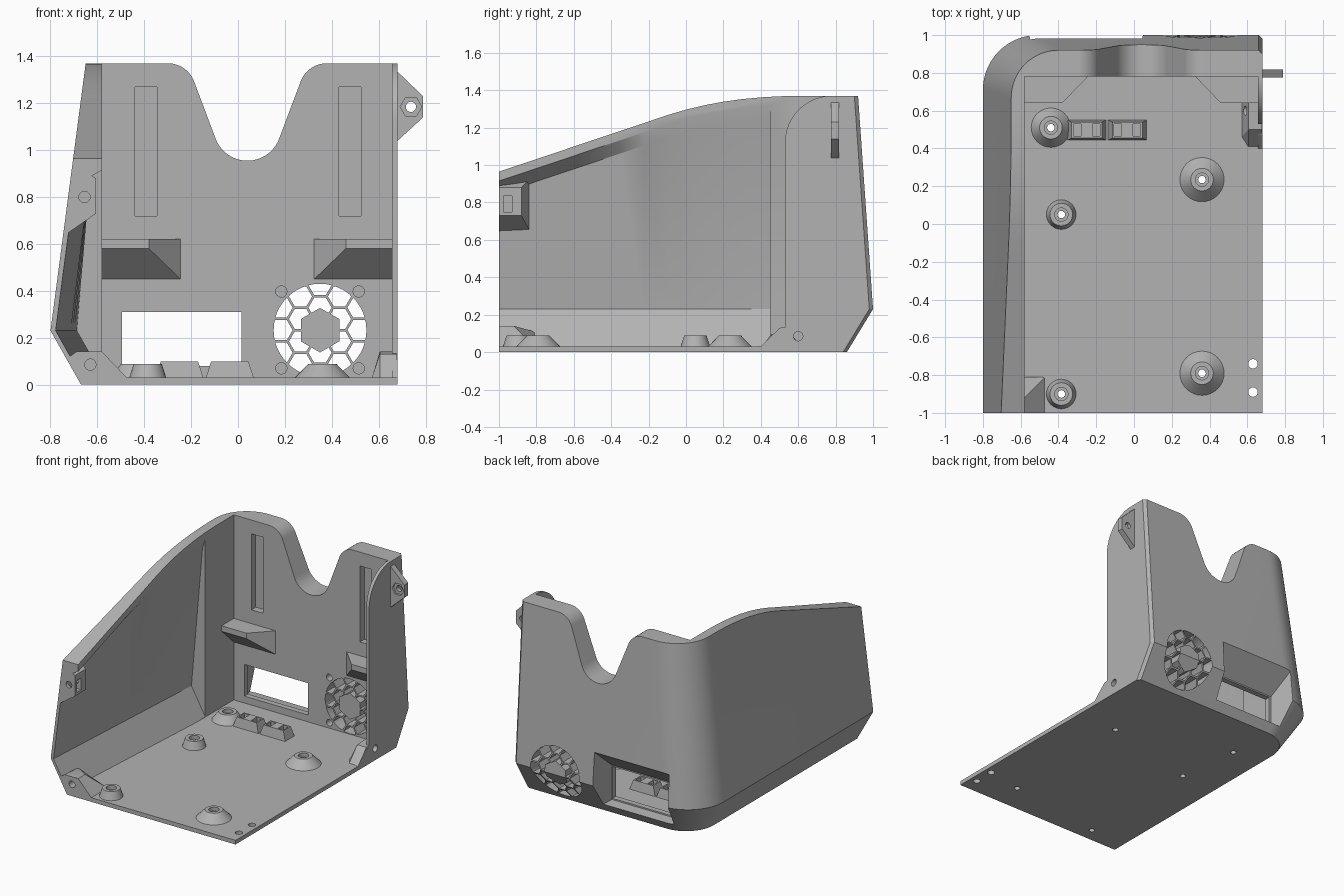
import bpy, bmesh, math
from mathutils import Vector

if "Cube" in bpy.data.objects:
    bpy.data.objects.remove(bpy.data.objects["Cube"], do_unlink=True)

grey = bpy.data.materials.new("plain grey")
grey.use_nodes = True
COLOUR = (0.45, 0.45, 0.45, 1)
grey.diffuse_color = COLOUR
grey.node_tree.nodes["Principled BSDF"].inputs["Base Color"].default_value = COLOUR


def finish(bm, name):
    bmesh.ops.recalc_face_normals(bm, faces=bm.faces)
    mesh = bpy.data.meshes.new(name)
    bm.to_mesh(mesh)
    bm.free()
    mesh.materials.append(grey)
    ob = bpy.data.objects.new(name, mesh)
    bpy.context.collection.objects.link(ob)
    return ob


def loft(name, rings, closed=False):
    """Skin a row of equal cross-sections, capped unless closed."""
    bm = bmesh.new()
    loops = [[bm.verts.new(p) for p in ring] for ring in rings]
    n = len(loops[0])
    pairs = list(zip(loops, loops[1:])) + ([(loops[-1], loops[0])] if closed else [])
    for a, b in pairs:
        for i in range(n):
            j = (i + 1) % n
            bm.faces.new((a[i], a[j], b[j], b[i]))
    if not closed:
        bm.faces.new(loops[0])
        bm.faces.new(loops[-1])
    return finish(bm, name)


def prism(name, pts, axis, lo, hi):
    """Extrude a flat outline along x, y or z."""
    put = {"x": lambda u, v, w: (w, u, v), "y": lambda u, v, w: (u, w, v),
           "z": lambda u, v, w: (u, v, w)}[axis]
    return loft(name, [[put(u, v, w) for u, v in pts] for w in (lo, hi)])


def hull(name, pts):
    bm = bmesh.new()
    for p in pts:
        bm.verts.new(p)
    bmesh.ops.convex_hull(bm, input=bm.verts)
    bmesh.ops.dissolve_limit(bm, angle_limit=0.01, verts=bm.verts, edges=bm.edges)
    return finish(bm, name)


def box(name, x0, x1, y0, y1, z0, z1):
    return prism(name, [(x0, y0), (x1, y0), (x1, y1), (x0, y1)], "z", z0, z1)


def arc(cx, cy, r, a0, a1, n=12):
    return [(cx + r * math.cos(math.radians(a0 + (a1 - a0) * i / n)),
             cy + r * math.sin(math.radians(a0 + (a1 - a0) * i / n))) for i in range(n + 1)]


def disc(cx, cy, r, n=32):
    return arc(cx, cy, r, 0, 360, n)[:-1]


def boolean(target, tool, mode="DIFFERENCE"):
    mod = target.modifiers.new("cut", "BOOLEAN")
    mod.operation, mod.solver, mod.object = mode, "EXACT", tool
    bpy.context.view_layer.objects.active = target
    bpy.ops.object.modifier_apply(modifier=mod.name)
    bpy.data.objects.remove(tool, do_unlink=True)


def outer_x(z):
    return -0.67 - 0.13 * z / 0.23 if z < 0.23 else -0.8 + 0.15 * (z - 0.23) / 1.14


def rim_z(y):
    if y < -0.1:
        return 0.965 + 0.325 * (y + 1) / 0.97
    t = min((y + 0.1) / 0.8, 1)
    return 1.267 + 0.104 * (1 - (1 - t) ** 2.5)


# Solid outer body with a rounded rear corner
def footprint(z, back, r):
    x = outer_x(z)
    pts = [(0.68, -1), (0.68, back - 0.02), (0.66, back)]
    pts += arc(x + r, back - r, r, 90, 180, 16) + [(x, -1)]
    return [(u, v, z) for u, v in pts]


shell = loft("shell", [footprint(0, 0.86, 0.22), footprint(0.23, 1, 0.29),
                       footprint(1.37, 0.92, 0.25)])

# Main interior, side opening and sloping rim
boolean(shell, box("cutter", -0.58, 0.657, -1.2, 0.78, 0.03, 1.6))
boolean(shell, prism("cutter", [(-1.2, 0.03), (0.4, 0.03), (0.47, 0.1), (0.53, 0.12)]
                     + arc(0.78, 1.12, 0.251, 180, 90) + [(0.78, 1.6), (-1.2, 1.6)],
                     "x", 0.6, 0.9))
ys = [-1.2 + 0.1 * i for i in range(20)]
boolean(shell, prism("cutter", [(y, rim_z(y)) for y in ys] + [(ys[-1], 1.7), (ys[0], 1.7)],
                     "x", -1, -0.5))


# Hollow behind the overhanging rim of the tall side wall
def hollow(y):
    t = 0.022 + 0.09 * (y + 1) / 1.45
    top = rim_z(y)
    lip, low = top - 0.05, top - 0.12
    ring = [(-0.5, 0.03), (outer_x(0.03) + t, 0.03), (outer_x(0.23) + t, 0.23),
            (min(outer_x(low) + t, -0.6), low), (-0.58, lip), (-0.5, lip)]
    return [(x, y, z) for x, z in ring]


boolean(shell, loft("cutter", [hollow(y) for y in
                               [-1.05] + [-0.9 + 0.135 * i for i in range(11)]]))

# Rounded notch in the rear wall
half = arc(0.295, 1.25, 0.121, 90, 155, 8)
half = [(0.34 + (x - 0.295), z) for x, z in half] + arc(0, 1.1, 0.145, -25, -90, 8)
notch = [(0.04 + x, z) for x, z in half] + [(0.04 - x, z) for x, z in reversed(half[:-1])]
boolean(shell, prism("cutter", notch + [(-0.3, 1.6), (0.38, 1.6)], "y", 0.6, 1.2))

# Two long blind slots
for x in (-0.392, 0.478):
    boolean(shell, box("cutter", x - 0.047, x + 0.047, 0.7, 0.83, 0.72, 1.27))

# Connector window with a flared rear recess
boolean(shell, box("cutter", -0.495, 0.015, 0.7, 1.2, 0.08, 0.31))


def window(y, x0, x1, z0, z1):
    return [(x0, y, z0), (x1, y, z0), (x1, y, z1), (x0, y, z1)]


boolean(shell, loft("cutter", [window(0.82, -0.51, 0.02, 0.07, 0.32),
                               window(1.02, -0.56, 0.05, 0.05, 0.5)]))

# Honeycomb fan grille with a solid hexagonal middle
FX, FZ, PITCH = 0.35, 0.232, 0.096
bm_cells = []
for q in range(-3, 4):
    for r in range(-3, 4):
        cx, cz = q * PITCH * 0.866, (r + q / 2) * PITCH
        if math.hypot(cx, cz) < 0.25:
            bm_cells.append(disc(FX + cx, FZ + cz, PITCH / 1.732 - 0.006, 6))
fan = prism("fan_cutter", disc(FX, FZ, 0.198, 48), "y", 0.75, 1.1)
hub = [(FX + 0.095 * math.cos(math.radians(a)), FZ + 0.095 * math.sin(math.radians(a)))
       for a in range(30, 390, 60)]
boolean(fan, prism("cutter", hub, "y", 0.7, 1.2))
bm = bmesh.new()
for cell in bm_cells:
    rows = [[bm.verts.new((x, y, z)) for x, z in cell] for y in (0.7, 1.2)]
    for i in range(6):
        j = (i + 1) % 6
        bm.faces.new((rows[0][i], rows[0][j], rows[1][j], rows[1][i]))
    bm.faces.new(rows[0])
    bm.faces.new(rows[1])
boolean(fan, finish(bm, "cells"), "INTERSECT")
boolean(shell, fan)
for sx in (-0.165, 0.165):
    for sz in (-0.163, 0.165):
        boolean(shell, prism("cutter", disc(FX + sx, FZ + sz, 0.024, 16), "y", 0.7, 0.84))

# Standoffs: x, y, base radius, top radius
STANDOFFS = [(-0.44, 0.51, 0.108, 0.06), (0.36, 0.235, 0.122, 0.06), (0.36, -0.79, 0.122, 0.06),
             (-0.385, 0.05, 0.08, 0.06), (-0.385, -0.9, 0.08, 0.06)]
for x, y, r0, r1 in STANDOFFS:
    profile = [(0.02, 0.025), (r0, 0.025), (r1, 0.088), (0.035, 0.088), (0.035, 0.06), (0.02, 0.06)]
    rings = [[(x + r * math.cos(a), y + r * math.sin(a), z) for r, z in profile]
             for a in [math.tau * i / 32 for i in range(32)]]
    loft("standoff", rings, closed=True)
    boolean(shell, prism("cutter", disc(x, y, 0.02, 16), "z", -0.1, 0.2))
for y in (-0.74, -0.89):
    boolean(shell, prism("cutter", disc(0.63, y, 0.025, 16), "z", -0.1, 0.2))

# Chamfered ledges on the inner rear wall
for name, side, inner, tip in (("left_ledge", 0.665, 0.46, 0.315), ("right_ledge", -0.59, -0.38, -0.235)):
    hull(name, [(x, 0.79, z) for x in (side, tip) for z in (0.44, 0.62)]
         + [(x, 0.64, z) for x in (side, inner) for z in (0.58, 0.62)])

# Cable tie blocks on the floor
for x in (-0.25, -0.035):
    block = hull("cable_block", [(x + sx * w, 0.497 + sy * d, z) for sx in (-1, 1) for sy in (-1, 1)
                                 for w, d, z in ((0.105, 0.055, 0.02), (0.08, 0.042, 0.098))])
    for dx in (-0.05, 0.05):
        boolean(block, box("cutter", x + dx - 0.02, x + dx + 0.02, 0.465, 0.53, 0.045, 0.2))

# Upper front fastening block with nut pocket
clip = hull("upper_clip", [(-0.605, y, z) for y in (-1, -0.88) for z in (0.73, 0.88)]
            + [(x, y, z) for y in (-1, -0.83) for x, z in ((-0.735, 0.64), (-0.7, 0.93))])
boolean(clip, prism("cutter", disc(-0.655, 0.8, 0.024, 20), "y", -1.1, -0.9))
boolean(clip, box("cutter", -0.68, -0.5, -0.975, -0.93, 0.75, 0.835))

# Lower front fastening block
foot = hull("lower_clip", [(x, -1, z) for x, z in ((-0.655, 0.01), (-0.725, 0.115), (-0.69, 0.14),
                                                   (-0.58, 0.14), (-0.47, 0.025))]
            + [(x, -0.92, 0.14) for x in (-0.68, -0.58)]
            + [(x, -0.81, z) for x, z in ((-0.655, 0.01), (-0.715, 0.11), (-0.47, 0.025))])
boolean(foot, prism("cutter", disc(-0.63, 0.085, 0.024, 20), "y", -1.1, -0.88))

# Foot of the short side wall with a cross hole
post = hull("post_foot", [(x, y, z) for x in (0.605, 0.678)
                          for y, z in ((0.4, 0.02), (0.5, 0.13), (0.7, 0.14), (0.78, 0.02))]
            + [(0.57, y, 0.025) for y in (0.46, 0.7)])
for part in (post, shell):
    boolean(part, prism("cutter", disc(0.6, 0.085, 0.025, 20), "x", 0.5, 0.8))

# Fastening ear on the short side wall
ear = prism("side_ear", [(0.67, 1.345), (0.79, 1.23), (0.79, 1.14), (0.67, 1.03)], "y", 0.775, 0.818)
boolean(ear, prism("cutter", disc(0.738, 1.185, 0.022, 20), "y", 0.6, 1))
boolean(ear, prism("cutter", disc(0.738, 1.185, 0.046, 6), "y", 0.7, 0.79))

# Smooth curves, crisp edges
bpy.ops.object.select_all(action="DESELECT")
for ob in bpy.context.collection.objects:
    if ob.type == "MESH" and ob.data.materials and ob.data.materials[0] == grey:
        ob.select_set(True)
bpy.context.view_layer.objects.active = shell
bpy.ops.object.shade_smooth_by_angle(angle=math.radians(25))
